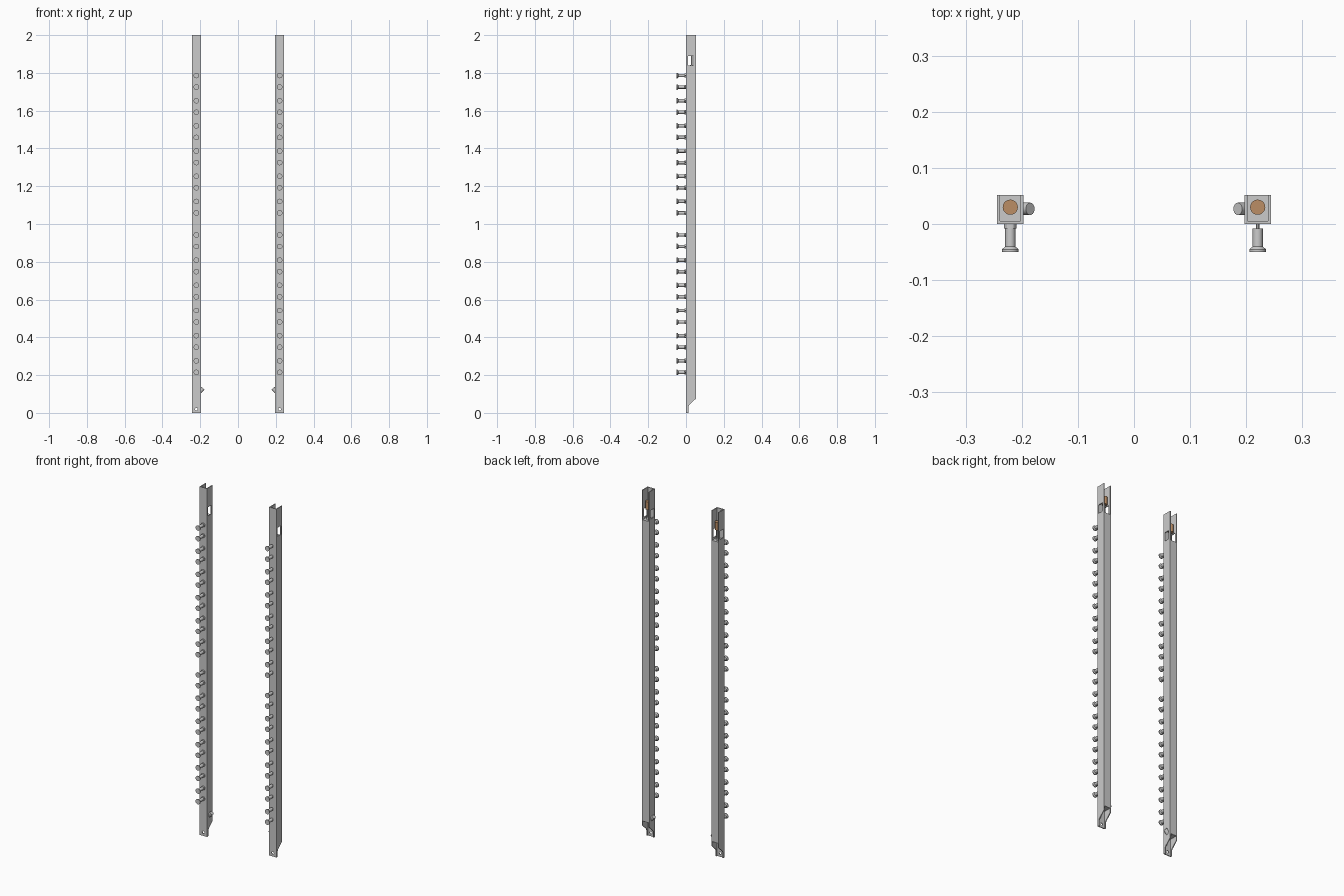
import bpy, bmesh, math
from mathutils import Vector

if "Cube" in bpy.data.objects:
    bpy.data.objects.remove(bpy.data.objects["Cube"])

CX, HW, DEPTH, WALL = 0.2205, 0.0235, 0.052, 0.005
Z_LOW, Z_HIGH = 0.10, 1.83          # ends of the closed part of the tube


def new_object(name, bm):
    bmesh.ops.recalc_face_normals(bm, faces=bm.faces[:])
    mesh = bpy.data.meshes.new(name)
    bm.to_mesh(mesh)
    bm.free()
    ob = bpy.data.objects.new(name, mesh)
    bpy.context.collection.objects.link(ob)
    return ob


def prism_x(name, x0, x1, profile):
    """Extrude a (y, z) profile along x."""
    bm = bmesh.new()
    face = bm.faces.new([bm.verts.new((x0, y, z)) for y, z in profile])
    ext = bmesh.ops.extrude_face_region(bm, geom=[face])
    verts = [v for v in ext["geom"] if isinstance(v, bmesh.types.BMVert)]
    bmesh.ops.translate(bm, verts=verts, vec=(x1 - x0, 0, 0))
    return new_object(name, bm)


def box(name, x0, x1, y0, y1, z0, z1):
    return prism_x(name, x0, x1, [(y0, z0), (y1, z0), (y1, z1), (y0, z1)])


def lathe(bm, origin, direction, profile, sides=20):
    """Revolve (distance, radius) rings around an axis, closing both ends."""
    rot = Vector((0, 0, 1)).rotation_difference(Vector(direction))
    rings = []
    for d, r in profile:
        rings.append([bm.verts.new(Vector(origin) + rot @ Vector((
            r * math.cos(2 * math.pi * i / sides),
            r * math.sin(2 * math.pi * i / sides), d))) for i in range(sides)])
    for a, b in zip(rings, rings[1:]):
        for i in range(sides):
            j = (i + 1) % sides
            f = bm.faces.new((a[i], a[j], b[j], b[i]))
            f.smooth = True
    bm.faces.new(rings[0])
    bm.faces.new(rings[-1])


def sharp(ob, angle=30):
    bpy.ops.object.select_all(action='DESELECT')
    ob.select_set(True)
    bpy.context.view_layer.objects.active = ob
    bpy.ops.object.shade_smooth_by_angle(angle=math.radians(angle))


def turned(name, *args):
    bm = bmesh.new()
    lathe(bm, *args)
    ob = new_object(name, bm)
    sharp(ob)
    return ob


copper = bpy.data.materials.new("copper")
copper.diffuse_color = (0.5, 0.27, 0.13, 1)
copper.use_nodes = True
copper.node_tree.nodes["Principled BSDF"].inputs["Base Color"].default_value = copper.diffuse_color

for side, label in ((-1, "left"), (1, "right")):
    cx = side * CX
    inner = HW - WALL

    # Square post, opened at the back near both ends
    post = box(label + "_post", cx - HW, cx + HW, 0, DEPTH, 0, 2)
    cutters = [
        box("top_channel_cutter", cx - inner, cx + inner, WALL, 0.1, Z_HIGH, 2.1),
        box("bottom_channel_cutter", cx - inner, cx + inner, WALL, 0.1, -0.1, Z_LOW),
        box("window_cutter", cx - 0.05, cx + 0.05, 0.010, 0.040, 1.84, 1.89),
        prism_x("foot_slope_cutter", cx - 0.05, cx + 0.05,
                [(0.012, -0.1), (0.1, -0.1), (0.1, 0.075), (DEPTH, 0.075),
                 (0.017, 0.042), (0.012, 0.033)]),
        turned("foot_hole_cutter", (cx, -0.03, 0.02), (0, 1, 0),
               [(0, 0.007), (0.06, 0.007)]),
    ]
    for c in cutters:
        c.hide_render = True
        mod = post.modifiers.new(c.name, 'BOOLEAN')
        mod.operation, mod.solver, mod.object = 'DIFFERENCE', 'EXACT', c
    # Bake the cuts and drop the cutters
    bpy.context.view_layer.update()
    graph = bpy.context.evaluated_depsgraph_get()
    mesh = bpy.data.meshes.new_from_object(post.evaluated_get(graph))
    post.modifiers.clear()
    post.data = mesh
    for c in cutters:
        bpy.data.objects.remove(c)
    sharp(post)

    # Headed pegs in two groups of six pairs
    bm = bmesh.new()
    for top in (1.786, 0.942):
        for i in range(6):
            for dz in (0, 0.061):
                z = top - i * 0.1333 - dz
                lathe(bm, (cx, 0, z), (0, -1, 0),
                      [(0.008, 0.009), (0.040, 0.009), (0.045, 0.0145),
                       (0.050, 0.0145)])
                # Left collars, right thin stems
                r = 0.0115 if side < 0 else 0.003
                lathe(bm, (cx, 0, z), (0, -1, 0), [(-0.001, r), (0.008, r)], 12)
    sharp(new_object(label + "_pegs", bm))

    # Tilted stud on the inner face near the foot
    turned(label + "_stud", (-side * -0.185, 0.027, 0.13), (side, 0, -1),
           [(0, 0.011), (0.03, 0.011)])

    # Copper plug on a thin stem in the top channel
    plug = turned(label + "_plug", (cx, 0.030, 1.89), (0, 0, 1),
                  [(0, 0.0135), (0.045, 0.0135)])
    plug.data.materials.append(copper)
    turned(label + "_plug_stem", (cx, 0.030, Z_HIGH), (0, 0, 1),
           [(0, 0.008), (0.012, 0.008), (0.0121, 0.004), (0.06, 0.004)])
